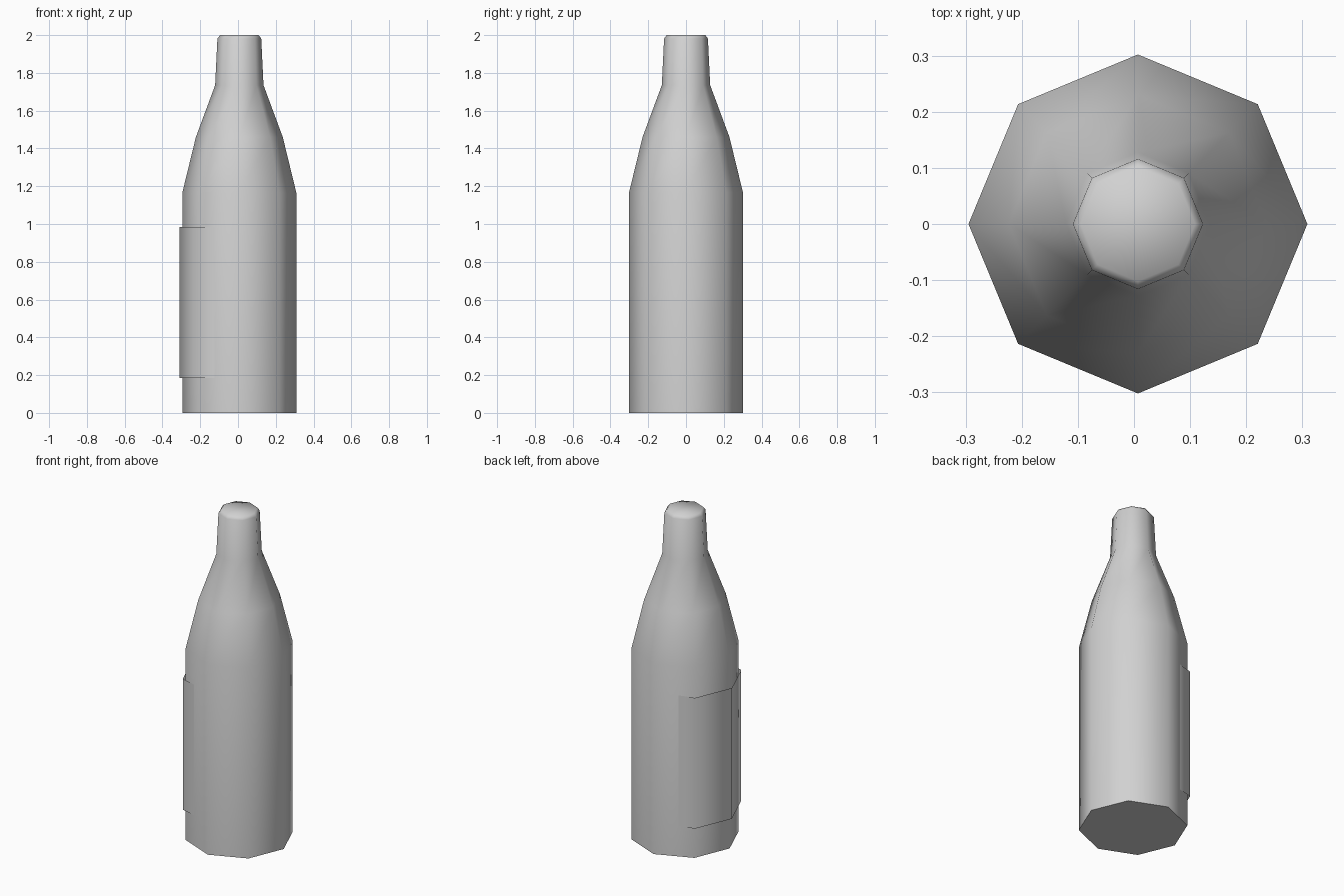
import bpy, bmesh
from math import cos, sin, pi, radians

cube = bpy.data.objects.get("Cube")
if cube:
    bpy.data.objects.remove(cube, do_unlink=True)

SIDES = 8
CENTRE_X = 0.007

grey = bpy.data.materials.new("plain grey")
grey.use_nodes = True
colour = (0.64, 0.64, 0.64, 1)
grey.diffuse_color = colour
grey.node_tree.nodes["Principled BSDF"].inputs["Base Color"].default_value = colour


def finish(name, bm):
    """Turn a bmesh into a smooth-shaded object with sharp corners kept."""
    mesh = bpy.data.meshes.new(name)
    bm.to_mesh(mesh)
    bm.free()
    mesh.materials.append(grey)
    obj = bpy.data.objects.new(name, mesh)
    bpy.context.collection.objects.link(obj)
    obj.location.x = CENTRE_X
    bpy.ops.object.select_all(action='DESELECT')
    obj.select_set(True)
    bpy.context.view_layer.objects.active = obj
    bpy.ops.object.shade_smooth_by_angle(angle=radians(60))
    return obj


# Bottle: eight-sided rings up a profile of (radius, height), capped at both ends
profile = [(0.302, 0), (0.302, 1.165), (0.23, 1.46),
           (0.128, 1.735), (0.116, 1.982), (0.102, 2)]
bm = bmesh.new()
rings = [[bm.verts.new((r * cos(2 * pi * i / SIDES), r * sin(2 * pi * i / SIDES), z))
          for i in range(SIDES)] for r, z in profile]
for low, high in zip(rings, rings[1:]):
    for i in range(SIDES):
        j = (i + 1) % SIDES
        bm.faces.new((low[i], low[j], high[j], high[i]))
bm.faces.new(rings[0][::-1])
bm.faces.new(rings[-1])
finish("bottle", bm)

# Label: open sheet wrapped round the -x side, its ends running into the bottle
outline = [(-0.13, 0.248), (-0.224, 0.224), (-0.317, 0),
           (-0.224, -0.224), (-0.13, -0.248)]
bm = bmesh.new()
bottom, top = [[bm.verts.new((x, y, z)) for x, y in outline] for z in (0.185, 0.985)]
for i in range(len(outline) - 1):
    bm.faces.new((bottom[i], bottom[i + 1], top[i + 1], top[i]))
finish("label", bm)
